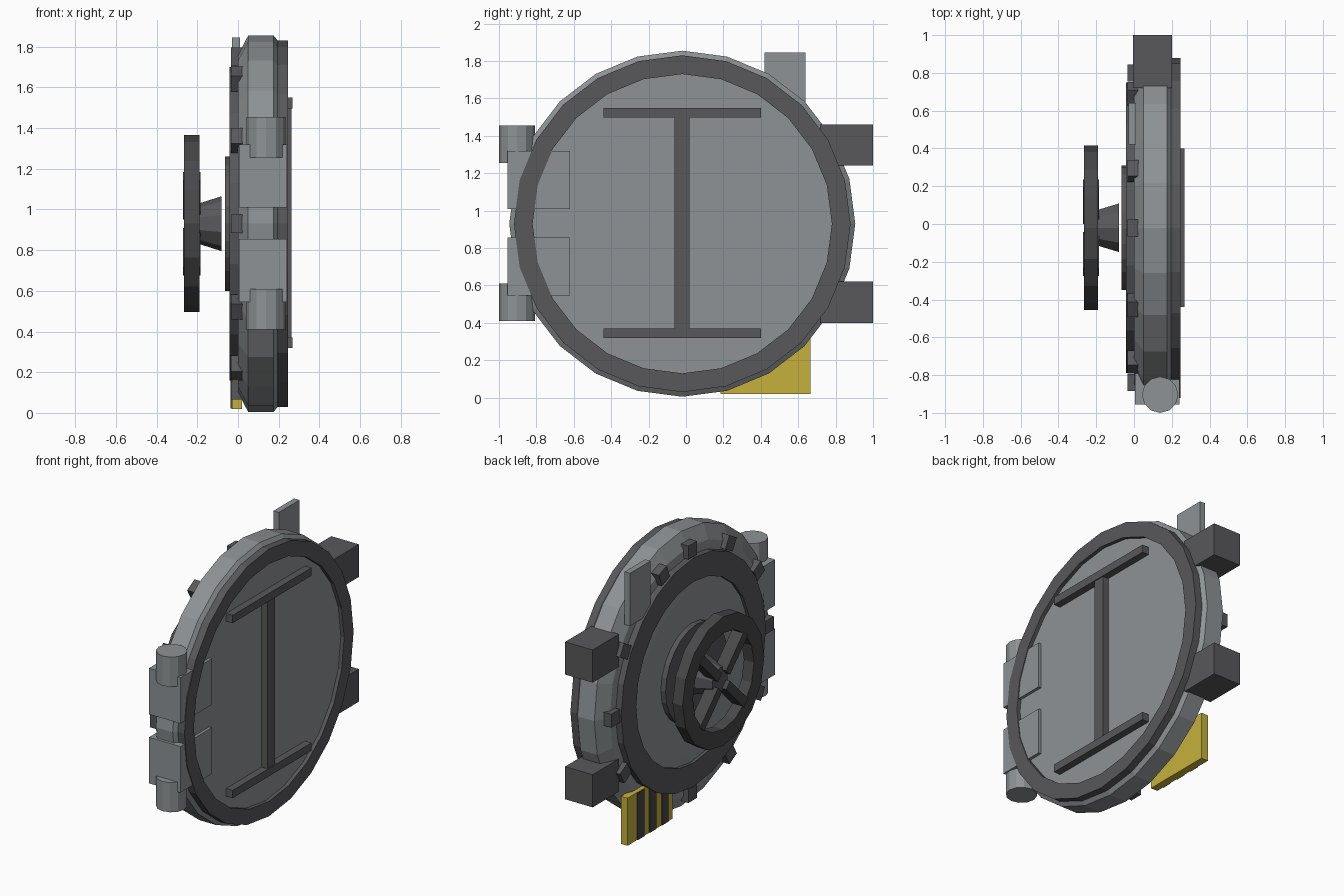
import bpy, bmesh, math
from mathutils import Matrix

if "Cube" in bpy.data.objects:
    bpy.data.objects.remove(bpy.data.objects["Cube"])

CY, CZ = -0.02, 0.93  # door axis runs along x through this point


def mat(name, c):
    m = bpy.data.materials.new(name)
    m.diffuse_color = (*c, 1)
    m.use_nodes = True
    m.node_tree.nodes["Principled BSDF"].inputs["Base Color"].default_value = m.diffuse_color
    return m


LIGHT = mat("light_steel", (0.27, 0.29, 0.30))
DARK = mat("dark_steel", (0.098, 0.096, 0.103))
BLACK = mat("blackened_steel", (0.065, 0.065, 0.068))
YELLOW = mat("warning_yellow", (0.56, 0.44, 0.045))


def finish(name, bm, m):
    bmesh.ops.recalc_face_normals(bm, faces=bm.faces)
    me = bpy.data.meshes.new(name)
    bm.to_mesh(me)
    bm.free()
    me.materials.append(m)
    ob = bpy.data.objects.new(name, me)
    bpy.context.collection.objects.link(ob)
    return ob


def lathe(name, prof, m, n=24, ring=False):
    """Turn a list of (x, radius) around the door axis; ring closes the profile."""
    bm = bmesh.new()
    loops = []
    for x, r in prof:
        loops.append([bm.verts.new((x, CY + r * math.sin(2 * math.pi * i / n),
                                    CZ + r * math.cos(2 * math.pi * i / n))) for i in range(n)])
    pairs = list(zip(loops, loops[1:]))
    if ring:
        pairs.append((loops[-1], loops[0]))
    else:
        bm.faces.new(loops[0])
        bm.faces.new(loops[-1])
    for a, b in pairs:
        for i in range(n):
            j = (i + 1) % n
            bm.faces.new((a[i], a[j], b[j], b[i]))
    return finish(name, bm, m)


def box(name, x, y, z, m, angle=None):
    """Box from ranges; with an angle, y and z are relative to the door axis and turned about it."""
    bm = bmesh.new()
    bmesh.ops.create_cube(bm, size=1)
    for v in bm.verts:
        v.co = [r[0] + (c + 0.5) * (r[1] - r[0]) for c, r in zip(v.co, (x, y, z))]
    if angle is not None:
        # positive angle leans from the top towards +y
        bmesh.ops.transform(bm, verts=bm.verts, matrix=Matrix.Translation((0, CY, CZ))
                            @ Matrix.Rotation(-math.radians(angle), 4, 'X'))
    return finish(name, bm, m)


# Door slab with chamfered rims
lathe("door_body", [(0.0, 0.83), (0.05, 0.925), (0.175, 0.925), (0.195, 0.90), (0.22, 0.85)], LIGHT)
lathe("back_rim", [(0.19, 0.90), (0.245, 0.90), (0.245, 0.80), (0.19, 0.80)], DARK, ring=True)

# Front trim
lathe("front_ring", [(0.01, 0.77), (-0.042, 0.77), (-0.042, 0.61), (0.01, 0.61)], DARK, ring=True)
lathe("front_panel", [(0.01, 0.62), (-0.02, 0.62), (-0.03, 0.55)], LIGHT)
lathe("wheel_base", [(0.0, 0.33), (-0.065, 0.33)], DARK)

# Bolts round the front edge; one is shifted beside the top plate, one gives way to the warning plate
for a in (0, 21.5, 60, 90, 120, 180, 210, 240, 270, 300, 330):
    box("rim_bolt", (-0.035, 0.025), (-0.045, 0.045), (0.775, 0.865), DARK, a)

# Hand wheel
lathe("wheel_hub", [(-0.08, 0.135), (-0.19, 0.10), (-0.24, 0.085)], DARK, n=10)
lathe("hand_wheel", [(-0.19, 0.435), (-0.265, 0.435), (-0.265, 0.325), (-0.19, 0.325)], BLACK, n=16, ring=True)
for a in (45, 135, 225, 315):
    box("wheel_spoke", (-0.27, -0.185), (-0.03, 0.03), (0.06, 0.33), BLACK, a)

# Back braces
box("brace_spine", (0.21, 0.262), (-0.062, 0.018), (0.34, 1.52), DARK)
for z in (0.318, 1.497):
    box("brace_bar", (0.21, 0.268), (-0.44, 0.40), (z, z + 0.053), DARK)

# Hinges on one side, locking blocks on the other
for zp, zb, zl in ((0.545, 0.41, 0.40), (1.01, 1.255, 1.24)):
    box("hinge_plate", (0.005, 0.24), (-0.955, -0.62), (zp, zp + 0.31), LIGHT)
    bm = bmesh.new()
    bmesh.ops.create_cone(bm, cap_ends=True, segments=12, radius1=0.096, radius2=0.096, depth=0.2,
                          matrix=Matrix.Translation((0.138, -0.904, zb + 0.1)))
    finish("hinge_barrel", bm, LIGHT)
    box("locking_block", (-0.005, 0.2), (0.72, 1.0), (zl, zl + 0.22), DARK)

# Plate at the top and striped warning plate at the bottom
box("top_plate", (-0.03, 0.01), (0.42, 0.64), (1.49, 1.845), LIGHT)
box("warning_plate", (-0.03, 0.02), (0.185, 0.665), (0.02, 0.34), YELLOW)
for y in (0.235, 0.365, 0.495):
    box("warning_stripe", (-0.036, -0.029), (y, y + 0.07), (0.021, 0.339), BLACK)
